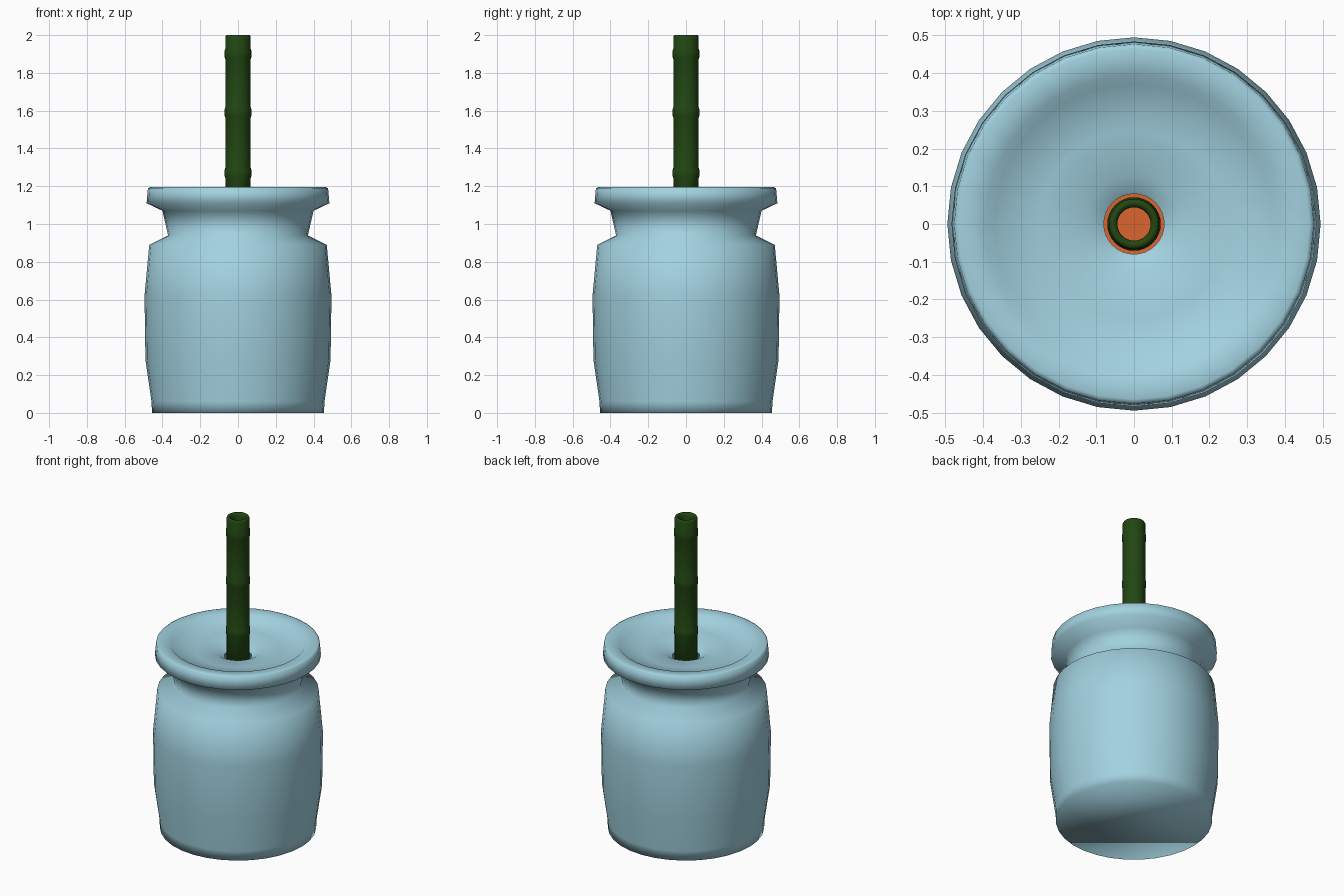
import bpy
import bmesh
import math

cube = bpy.data.objects.get("Cube")
if cube:
    bpy.data.objects.remove(cube, do_unlink=True)

SIDES = 32


def material(name, rgb):
    mat = bpy.data.materials.new(name)
    mat.use_nodes = True
    color = (*rgb, 1.0)
    mat.diffuse_color = color
    mat.node_tree.nodes["Principled BSDF"].inputs["Base Color"].default_value = color
    return mat


def lathe(name, profile, mat, cap_start=False, closed=False):
    """Turn a (radius, height) profile around the z axis."""
    bm = bmesh.new()
    rings = []
    for r, z in profile:
        ring = []
        for i in range(SIDES):
            a = math.tau * i / SIDES
            ring.append(bm.verts.new((r * math.cos(a), r * math.sin(a), z)))
        rings.append(ring)
    pairs = list(zip(rings, rings[1:]))
    if closed:
        pairs.append((rings[-1], rings[0]))
    for low, high in pairs:
        for i in range(SIDES):
            j = (i + 1) % SIDES
            bm.faces.new((low[i], low[j], high[j], high[i]))
    if cap_start:
        bm.faces.new(rings[0][::-1])
    for face in bm.faces:
        face.smooth = True
    mesh = bpy.data.meshes.new(name)
    bm.to_mesh(mesh)
    bm.free()
    mesh.materials.append(mat)
    obj = bpy.data.objects.new(name, mesh)
    bpy.context.collection.objects.link(obj)
    return obj


blue = material("pale blue glaze", (0.36, 0.64, 0.74))
green = material("dark green", (0.016, 0.062, 0.006))
orange = material("orange drink", (0.70, 0.13, 0.03))

# Jar: base, belly, shoulder, neck, flared lip, then the sunken lid with its hole
jar = [
    (0.455, 0.0), (0.458, 0.06), (0.49, 0.28), (0.495, 0.62),
    (0.47, 0.89), (0.37, 0.94), (0.40, 1.07), (0.484, 1.11),
    (0.477, 1.19), (0.465, 1.195), (0.395, 1.187), (0.37, 1.163),
    (0.25, 1.145), (0.13, 1.135), (0.08, 1.105),
]
lathe("jar", jar, blue, cap_start=True)

# Drink surface below the lid
lathe("drink", [(0.33, 0.92), (0.02, 0.92), (0.0005, 0.92)], orange)

# Hollow straw with slightly swollen joints
outer = [(0.066, 0.8)]
for joint in (1.27, 1.59, 1.9):
    outer += [(0.066, joint - 0.03), (0.071, joint - 0.015),
              (0.071, joint + 0.015), (0.066, joint + 0.03)]
outer += [(0.067, 1.99), (0.062, 2.0), (0.05, 2.0), (0.044, 1.985), (0.044, 0.8)]
lathe("straw", outer, green, closed=True)
